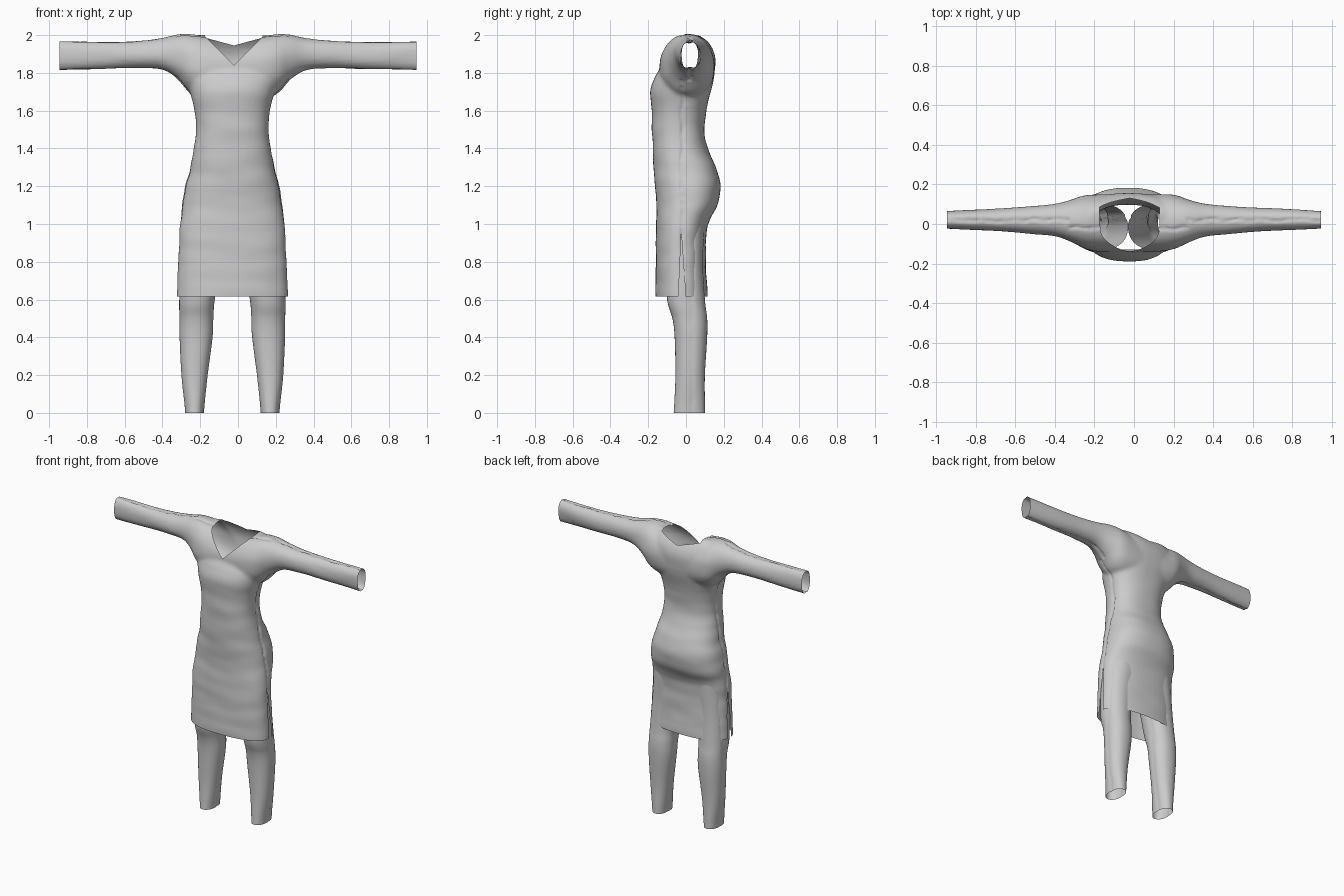
import bpy, bmesh, math
from mathutils import Vector, noise

if "Cube" in bpy.data.objects:
    bpy.data.objects.remove(bpy.data.objects["Cube"])

CX = -0.03  # body axis is slightly off centre


def smooth_rows(rows, n=6):
    """Catmull-Rom interpolation through a table of section rows."""
    out = []
    for i in range(len(rows) - 1):
        a, b, c, d = (rows[max(0, min(len(rows) - 1, i + k))] for k in (-1, 0, 1, 2))
        for s in range(n):
            t = s / n
            out.append([0.5 * (2*q + (r-p)*t + (2*p-5*q+4*r-s2)*t*t + (3*q-p-3*r+s2)*t**3)
                        for p, q, r, s2 in zip(a, b, c, d)])
    return out + [list(rows[-1])]


def loft(bm, rows, place, power=2.0, cap=True, seg=48):
    """Rows are (along, centre, half width, y low, y high)."""
    rings = []
    for along, c, h, lo, hi in smooth_rows(rows):
        ring = []
        for k in range(seg):
            a = 2 * math.pi * k / seg
            ca, sa = math.cos(a), math.sin(a)
            u = math.copysign(abs(ca) ** (2 / power), ca)
            v = math.copysign(abs(sa) ** (2 / power), sa)
            ring.append(bm.verts.new(place(along, c + h * u, (lo + hi) / 2 + (hi - lo) / 2 * v)))
        rings.append(ring)
    for r, s in zip(rings, rings[1:]):
        for k in range(seg):
            bm.faces.new((r[k], r[(k+1) % seg], s[(k+1) % seg], s[k]))
    if cap:
        bm.faces.new(rings[0][::-1])
        bm.faces.new(rings[-1])


def finish(bm, name):
    bmesh.ops.recalc_face_normals(bm, faces=bm.faces)
    me = bpy.data.meshes.new(name)
    bm.to_mesh(me)
    bm.free()
    ob = bpy.data.objects.new(name, me)
    bpy.context.collection.objects.link(ob)
    bpy.ops.object.select_all(action='DESELECT')
    ob.select_set(True)
    bpy.context.view_layer.objects.active = ob
    bpy.ops.object.shade_smooth_by_angle(angle=math.radians(50))
    return ob


def cut(bm, co, no, where=lambda c: True):
    """Add a clean edge where a plane crosses the faces of a region."""
    faces = [f for f in bm.faces if where(f.calc_center_median())]
    geom = list({e for f in faces for e in f.edges} | {v for f in faces for v in f.verts}) + faces
    bmesh.ops.bisect_plane(bm, geom=geom, plane_co=co, plane_no=no)


def remove(bm, test):
    bmesh.ops.delete(bm, geom=[f for f in bm.faces if test(f.calc_center_median())], context='FACES')


def upright(t, u, v):
    return (u, v, t)


# Dress body and sleeves as overlapping solids
torso = [(.55, .298, -.16, .118), (.62, .296, -.16, .115), (.80, .288, -.16, .105),
         (.95, .28, -.16, .107), (1.02, .276, -.158, .125), (1.1, .265, -.156, .166),
         (1.2, .25, -.165, .183), (1.3, .223, -.172, .158), (1.4, .204, -.176, .115),
         (1.5, .191, -.18, .097), (1.6, .2, -.182, .107), (1.7, .225, -.19, .132),
         (1.78, .245, -.165, .15), (1.85, .25, -.122, .156), (1.92, .25, -.08, .146),
         (1.97, .23, -.03, .115), (2.0, .19, .01, .08)]
sleeve = [(.99, 1.81, 1.972, -.025, .065), (.945, 1.812, 1.97, -.025, .065), (.7, 1.818, 1.965, -.036, .08),
          (.5, 1.823, 1.972, -.05, .09), (.38, 1.815, 1.985, -.062, .102),
          (.3, 1.765, 2.003, -.092, .122), (.23, 1.69, 2.006, -.125, .145),
          (.15, 1.66, 1.995, -.14, .15), (0, 1.65, 1.98, -.14, .15)]
bm = bmesh.new()
loft(bm, [(z, CX, h, lo, hi) for z, h, lo, hi in torso], upright, 2.4)
for side in (-1, 1):
    loft(bm, [(d, (a + b) / 2, (b - a) / 2, lo, hi) for d, a, b, lo, hi in sleeve],
         lambda d, u, v: (side * d + CX * (1 - d / .945), v, u), 2.1)
dress = finish(bm, "dress")
m = dress.modifiers.new("fuse", 'REMESH')
m.mode, m.voxel_size, m.use_smooth_shade = 'VOXEL', 0.01, True
m = dress.modifiers.new("relax", 'SMOOTH')
m.factor, m.iterations = 0.5, 10
for name in ("fuse", "relax"):
    bpy.ops.object.modifier_apply(modifier=name)

bm = bmesh.new()
bm.from_mesh(dress.data)
bm.normal_update()
# Puckered seam down the sides and along the sleeves, soft cloth folds
for v in bm.verts:
    p = v.co
    on_sleeve = abs(p.x - CX) > .3 and p.z > 1.7
    line = (.02 if on_sleeve else -.02) + .012 * noise.noise(p * 14)
    side_facing = abs(v.normal.y) < .75
    pucker = math.exp(-((p.y - line) / .008) ** 2) * (.007 + .006 * noise.noise(p * 35)) if side_facing else 0
    fold = .004 * noise.noise(Vector((p.x * 4, p.y * 5, p.z * 13)))
    v.co = p + v.normal * (fold - pucker)
# Open hem and cuffs
cut(bm, (0, 0, .617), (0, 0, 1))
remove(bm, lambda c: c.z < .617)
for side in (-1, 1):
    cut(bm, (side * .945, 0, 0), (1, 0, 0))
remove(bm, lambda c: abs(c.x) > .945)
# V neckline in front, shallow scoop behind
NX, W, YS = -.022, .152, .04
neck = lambda c: abs(c.x - NX) < .2 and c.z > 1.8
cut(bm, (0, YS, 0), (0, 1, 0), neck)
for side in (-1, 1):
    cut(bm, (NX + side * W, 0, 0), (1, 0, 0), neck)
    cut(bm, (NX, 0, 1.84), (-side, 0, 1), lambda c: neck(c) and c.y < YS)
    cut(bm, (NX, 0, 1.945), (-side * .27, 0, 1), lambda c: neck(c) and c.y > YS)
remove(bm, lambda c: abs(c.x - NX) < W and
       c.z > (1.84 + abs(c.x - NX) if c.y < YS else 1.945 + .27 * abs(c.x - NX)))
# Side slits, tapering upward
low = lambda c: c.z < 1 and abs(c.y) < .15
cut(bm, (0, 0, .95), (0, 0, 1), low)
cut(bm, (0, -.025, .95), (0, 1, -.045), low)
cut(bm, (0, -.025, .95), (0, 1, .07), low)
remove(bm, lambda c: c.z < .95 and -.025 - .045 * (.95 - c.z) < c.y < -.025 + .07 * (.95 - c.z))
bm.to_mesh(dress.data)
bm.free()

# Trouser legs, running up beneath the skirt
leg = [(0, .2, .05, -.065, .1), (.05, .2, .054, -.062, .1), (.2, .2, .07, -.056, .1),
       (.4, .192, .088, -.06, .112), (.5, .19, .09, -.072, .112), (.6, .187, .094, -.1, .1),
       (.8, .165, .108, -.115, .09), (1.02, .13, .13, -.13, .1)]
for side, label in ((-1, "right"), (1, "left")):
    bm = bmesh.new()
    loft(bm, [(z, CX + side * x, h, lo, hi) for z, x, h, lo, hi in leg], upright, 2.2, cap=False)
    bm.normal_update()
    for v in bm.verts:
        line = .03 + .01 * noise.noise(v.co * 16)
        v.co -= v.normal * math.exp(-((v.co.y - line) / .009) ** 2) * .005
    finish(bm, label + "_trouser_leg")

# Trouser seat, hidden inside the dress
bm = bmesh.new()
loft(bm, [(.99, CX, .255, -.13, .1), (1.1, CX, .245, -.135, .14), (1.2, CX, .23, -.14, .155),
          (1.32, CX, .2, -.145, .125)], upright, 2.4, cap=False)
finish(bm, "trouser_seat")
